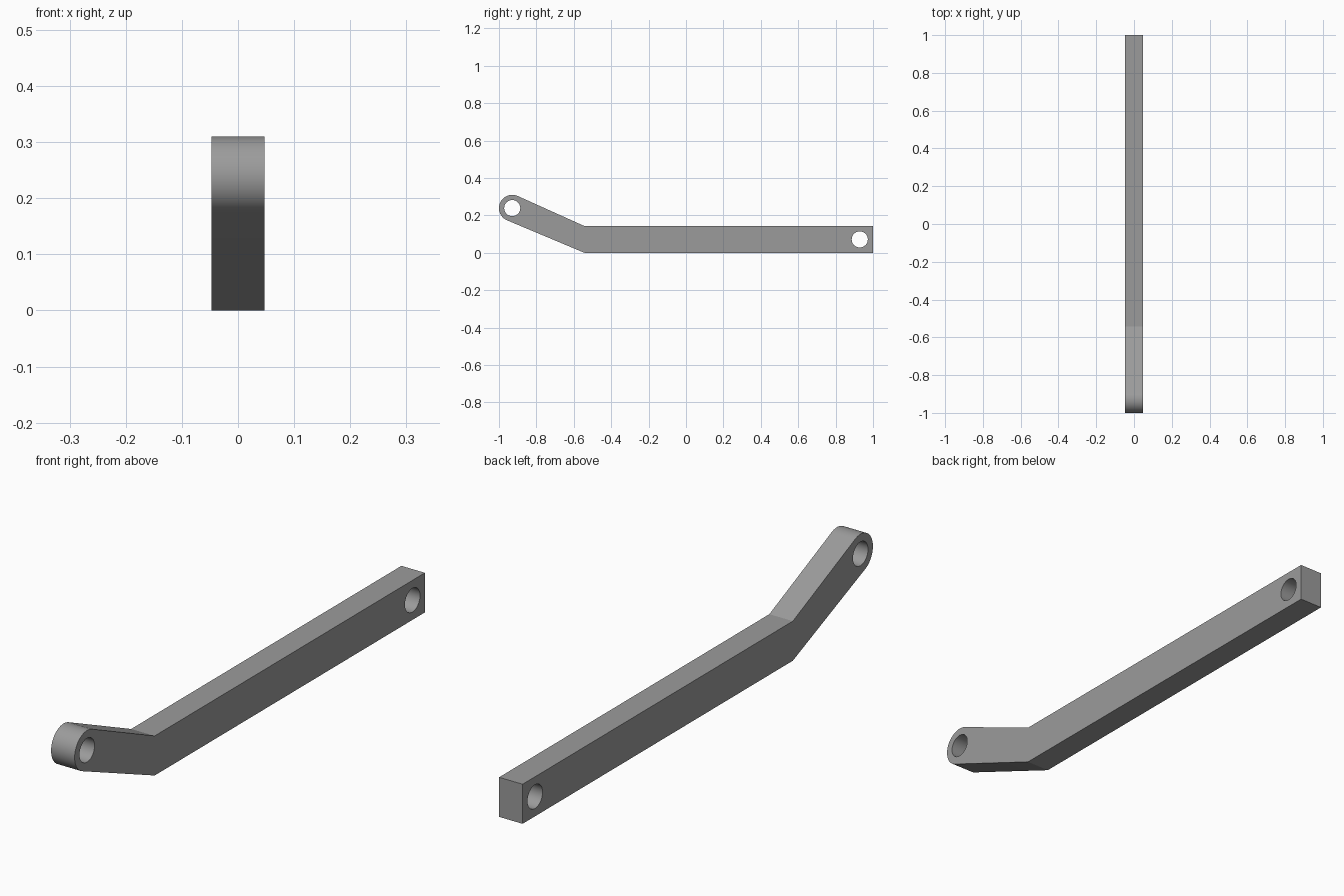
import bpy, bmesh, math

if "Cube" in bpy.data.objects:
    bpy.data.objects.remove(bpy.data.objects["Cube"])

HALF_W = 0.047                 # half thickness along x
EYE = (-0.929, 0.239)          # front eye centre (y, z)
PIN = (0.929, 0.0715)          # rear hole centre
R_EYE, R_HOLE = 0.071, 0.043
BEND_Y, BAR_H = -0.543, 0.143


def tangent_angle(point, side):
    """Angle on the eye circle where a line from point touches it."""
    dy, dz = point[0] - EYE[0], point[1] - EYE[1]
    return math.atan2(dz, dy) + side * math.acos(min(1, R_EYE / math.hypot(dy, dz)))


def arc(centre, r, a0, a1, n):
    return [(centre[0] + r * math.cos(a0 + (a1 - a0) * i / n),
             centre[1] + r * math.sin(a0 + (a1 - a0) * i / n)) for i in range(n + 1)]


# Side profile: straight bar, bent arm, rounded eye
top, bottom = (BEND_Y, BAR_H), (BEND_Y, 0)
a_top = tangent_angle(top, 1)
a_bot = tangent_angle(bottom, -1)
while a_bot < a_top:
    a_bot += math.tau
outline = [bottom, (1, 0), (1, BAR_H), top] + arc(EYE, R_EYE, a_top, a_bot, 40)
holes = [arc(c, R_HOLE, 0, math.tau, 48)[:-1] for c in (EYE, PIN)]

# Fill the profile around both holes, then extrude across the width
bm = bmesh.new()
edges = []
for loop in [outline] + holes:
    vs = [bm.verts.new((-HALF_W, y, z)) for y, z in loop]
    edges += [bm.edges.new((vs[i], vs[(i + 1) % len(vs)])) for i in range(len(vs))]
bmesh.ops.triangle_fill(bm, edges=edges, use_beauty=True)
ext = bmesh.ops.extrude_face_region(bm, geom=bm.faces[:], use_keep_orig=True)
bmesh.ops.translate(bm, vec=(2 * HALF_W, 0, 0),
                    verts=[g for g in ext["geom"] if isinstance(g, bmesh.types.BMVert)])
bmesh.ops.recalc_face_normals(bm, faces=bm.faces[:])

mesh = bpy.data.meshes.new("lever_arm")
bm.to_mesh(mesh)
bm.free()
lever = bpy.data.objects.new("lever_arm", mesh)
bpy.context.collection.objects.link(lever)

# Plain grey finish
grey = bpy.data.materials.new("grey_metal")
grey.diffuse_color = (0.33, 0.33, 0.33, 1)
grey.use_nodes = True
grey.node_tree.nodes["Principled BSDF"].inputs["Base Color"].default_value = grey.diffuse_color
mesh.materials.append(grey)

# Smooth the round eye and bores, keep the edges crisp
bpy.context.view_layer.objects.active = lever
lever.select_set(True)
bpy.ops.object.shade_smooth_by_angle(angle=math.radians(20))
